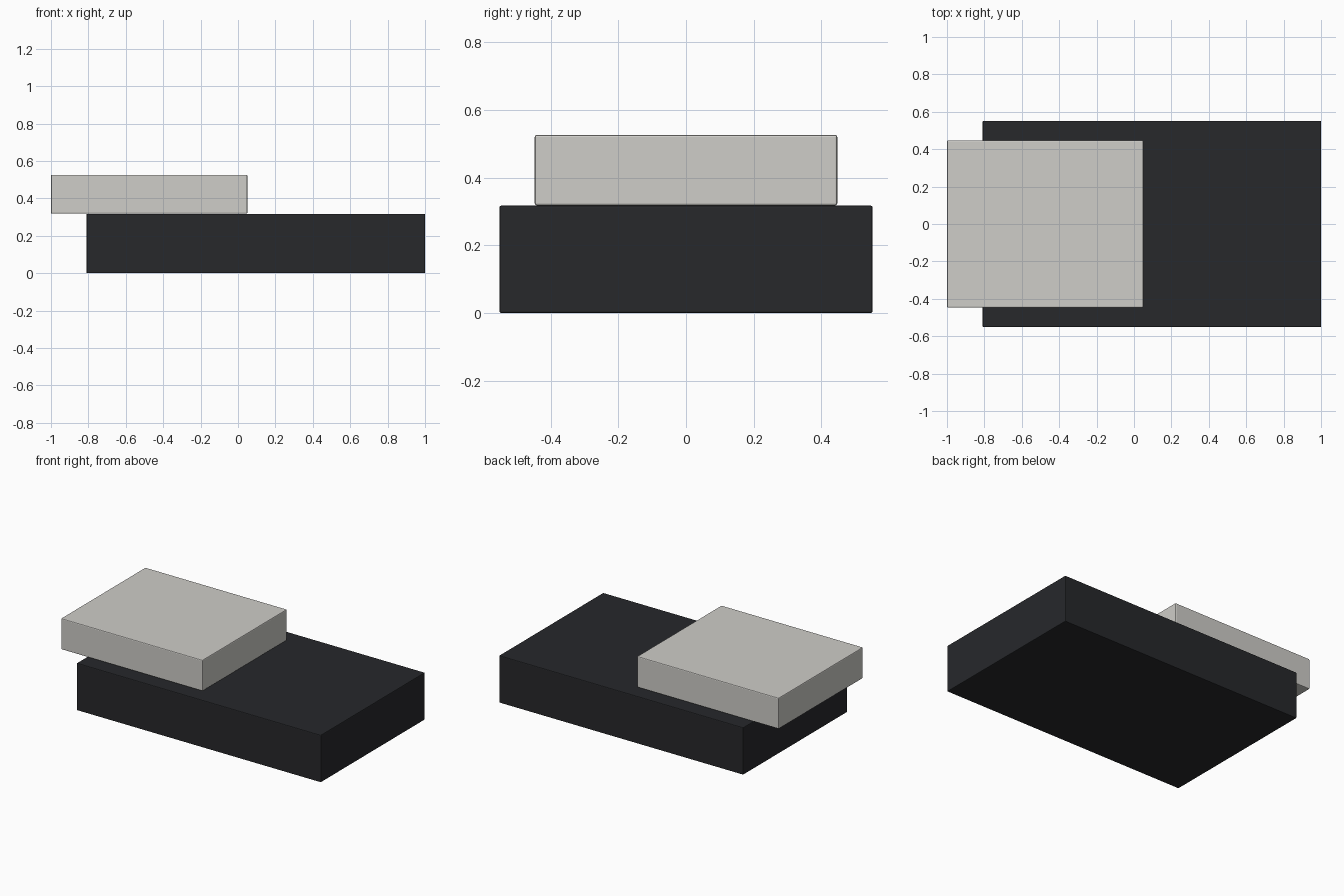
import bpy

if "Cube" in bpy.data.objects:
    bpy.data.objects.remove(bpy.data.objects["Cube"])


def material(name, color):
    m = bpy.data.materials.new(name)
    m.diffuse_color = color
    m.use_nodes = True
    m.node_tree.nodes["Principled BSDF"].inputs["Base Color"].default_value = m.diffuse_color
    return m


def slab(name, lo, hi, mat, bevel):
    # Box between two corners with slightly rounded edges
    center = [(a + b) / 2 for a, b in zip(lo, hi)]
    bpy.ops.mesh.primitive_cube_add(size=1, location=center)
    ob = bpy.context.object
    ob.name = name
    ob.scale = [b - a for a, b in zip(lo, hi)]
    bpy.ops.object.transform_apply(location=False, rotation=False, scale=True)
    ob.data.materials.append(mat)
    mod = ob.modifiers.new("edge_rounding", 'BEVEL')
    mod.width = bevel
    mod.segments = 2
    return ob


dark = material("dark", (0.02, 0.021, 0.024, 1))
light = material("light", (0.62, 0.61, 0.58, 1))

# Wide base block
slab("base_block", (-0.81, -0.551, 0), (1.0, 0.551, 0.317), dark, 0.005)
# Smaller block resting on top, overhanging the left end
slab("upper_block", (-1.0, -0.447, 0.318), (0.05, 0.447, 0.526), light, 0.006)
